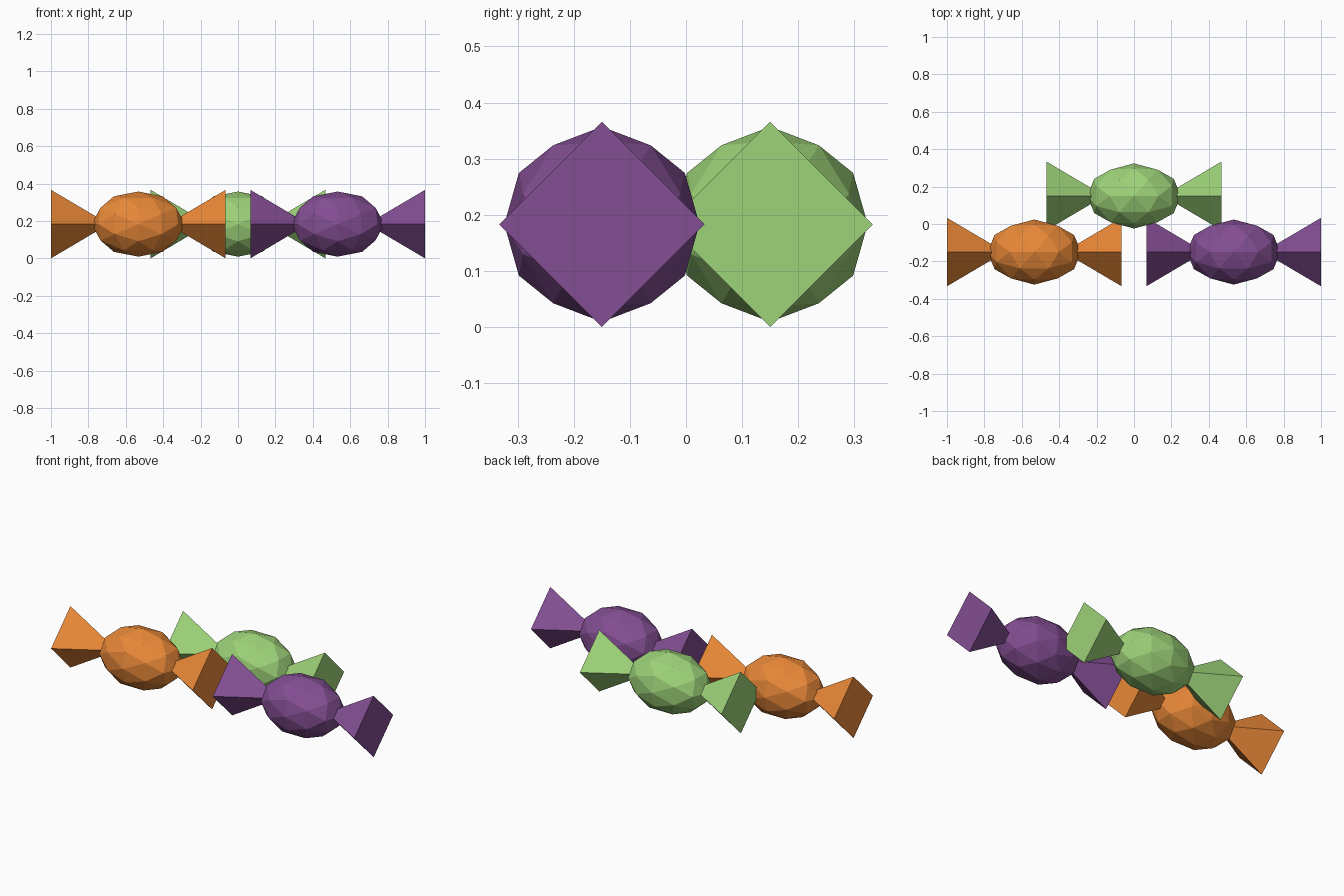
import bpy, bmesh
from math import atan, radians
from mathutils import Matrix

if "Cube" in bpy.data.objects:
    bpy.data.objects.remove(bpy.data.objects["Cube"])

BODY_X, BODY_R = 0.25, 0.174      # half length and radius of the sweet
TWIST_R, TWIST_H = 0.183, 0.31    # wrapper end radius and height
HALF = 0.467                      # half length of one wrapped candy
Z = TWIST_R
# half the edge angle of an icosahedron: turns an edge to face straight up
TILT = atan(2 / (1 + 5 ** 0.5))


def make_material(name, srgb):
    mat = bpy.data.materials.new(name)
    mat.diffuse_color = [c ** 2.2 for c in srgb] + [1]
    mat.use_nodes = True
    mat.node_tree.nodes["Principled BSDF"].inputs["Base Color"].default_value = mat.diffuse_color
    return mat


def add_object(name, bm, loc, mat):
    bmesh.ops.recalc_face_normals(bm, faces=bm.faces)
    mesh = bpy.data.meshes.new(name)
    bm.to_mesh(mesh)
    bm.free()
    mesh.materials.append(mat)
    obj = bpy.data.objects.new(name, mesh)
    obj.location = loc
    bpy.context.collection.objects.link(obj)


def candy(color_name, srgb, x, y):
    mat = make_material(color_name, srgb)
    # faceted body, stretched along x
    bm = bmesh.new()
    bmesh.ops.create_icosphere(bm, subdivisions=2, radius=1)
    stretch = Matrix.Diagonal((BODY_X, BODY_R, BODY_R, 1))
    bm.transform(stretch @ Matrix.Rotation(-TILT, 4, 'Y'))
    add_object(color_name + "_candy_body", bm, (x, y, Z), mat)
    # four-sided wrapper twists, tips buried in the body
    for side, label in ((-1, "left"), (1, "right")):
        bm = bmesh.new()
        bmesh.ops.create_cone(bm, cap_ends=True, cap_tris=False, segments=4,
                              radius1=TWIST_R, radius2=0, depth=TWIST_H)
        bmesh.ops.remove_doubles(bm, verts=bm.verts, dist=1e-5)
        bm.transform(Matrix.Rotation(radians(-90 * side), 4, 'Y'))
        add_object(f"{color_name}_{label}_twist", bm,
                   (x + side * (HALF - TWIST_H / 2), y, Z), mat)


candy("orange", (0.91, 0.53, 0.23), -0.533, -0.15)
candy("purple", (0.51, 0.31, 0.57), 0.533, -0.15)
candy("green", (0.61, 0.82, 0.47), 0.0, 0.15)
